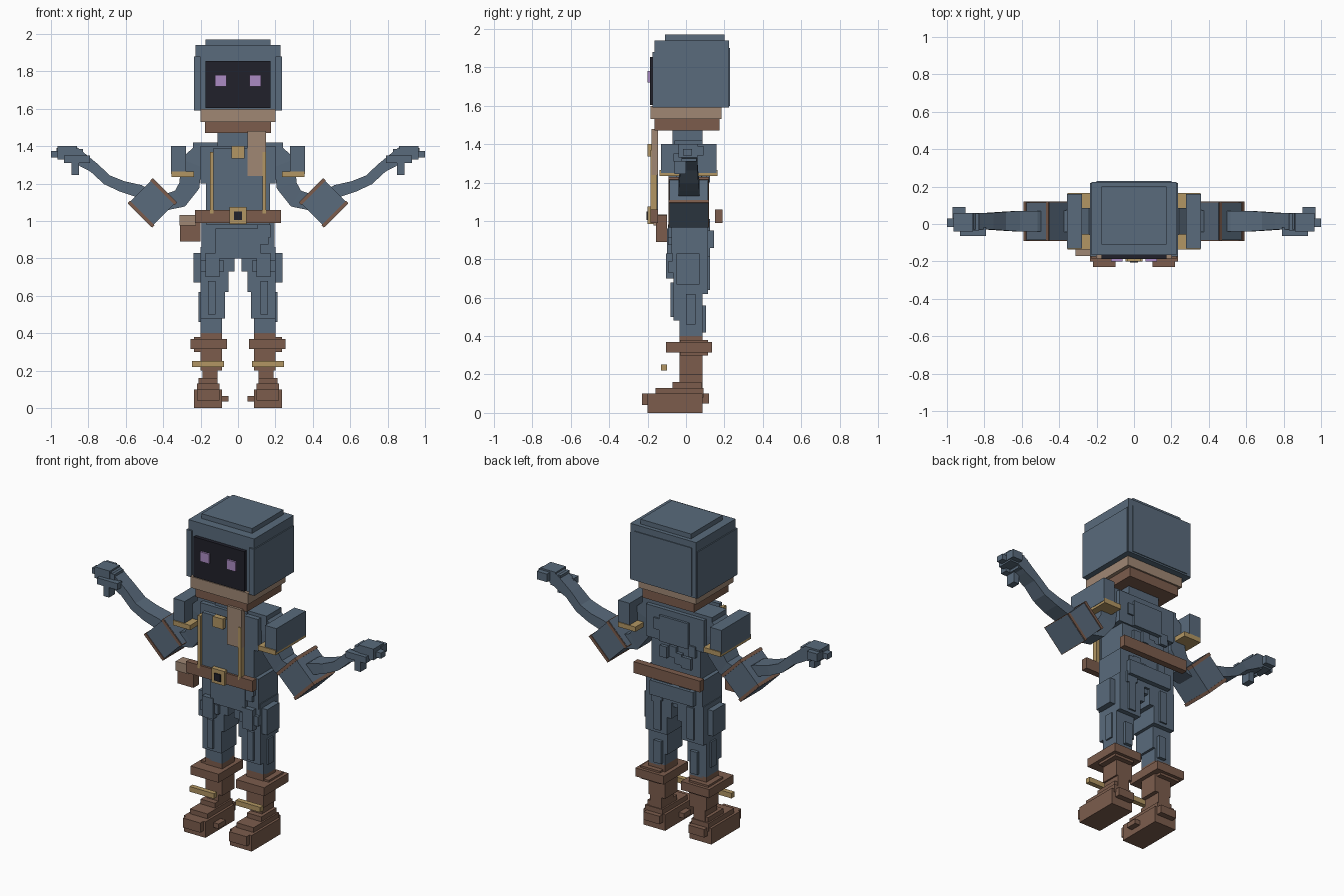
import bpy, bmesh, random
from mathutils import Matrix, Vector

start = bpy.data.objects.get("Cube")
if start:
    bpy.data.objects.remove(start, do_unlink=True)


def material(name, *rgb):
    mat = bpy.data.materials.new(name)
    mat.use_nodes = True
    mat.diffuse_color = (*rgb, 1)
    mat.node_tree.nodes["Principled BSDF"].inputs["Base Color"].default_value = (*rgb, 1)
    return mat


slate = material("slate blue", .10, .145, .20)
leather = material("brown leather", .20, .108, .073)
tan = material("light tan", .35, .245, .175)
gold = material("brass gold", .445, .305, .125)
black = material("visor black", .015, .015, .024)
violet = material("eye violet", .41, .26, .55)


def finish(name, mat, bm):
    bmesh.ops.recalc_face_normals(bm, faces=bm.faces)
    mesh = bpy.data.meshes.new(name)
    bm.to_mesh(mesh)
    bm.free()
    mesh.materials.append(mat)
    obj = bpy.data.objects.new(name, mesh)
    bpy.context.collection.objects.link(obj)
    return obj


def blocks(name, mat, *boxes):
    """One object made of boxes, each given as x, y and z ranges."""
    bm = bmesh.new()
    for x, y, z in boxes:
        size = Matrix.Diagonal((x[1] - x[0], y[1] - y[0], z[1] - z[0], 1))
        middle = Vector((sum(x), sum(y), sum(z))) / 2
        bmesh.ops.create_cube(bm, size=1, matrix=Matrix.Translation(middle) @ size)
    return finish(name, mat, bm)


def wide(w):
    return (-w, w)


def pair(name, mat, *boxes):
    """The same boxes on the left (+x) and on the right."""
    blocks("left_" + name, mat, *boxes)
    blocks("right_" + name, mat, *[((-x[1], -x[0]), y, z) for x, y, z in boxes])


def limb(name, side, path):
    """Square-section bent limb; path holds x, z, half thickness, half depth."""
    bm = bmesh.new()
    rings = []
    for i, (x, z, t, d) in enumerate(path):
        a, b = path[max(i - 1, 0)], path[min(i + 1, len(path) - 1)]
        n = Vector((a[1] - b[1], b[0] - a[0])).normalized() * t
        rings.append([bm.verts.new((side * (x + s * n.x), .015 + e * d, z + s * n.y))
                      for s, e in ((1, 1), (1, -1), (-1, -1), (-1, 1))])
    for r, q in zip(rings, rings[1:]):
        for k in range(4):
            bm.faces.new((r[k], r[k - 1], q[k - 1], q[k]))
    bm.faces.new(rings[0])
    bm.faces.new(rings[-1])
    finish(name, slate, bm)


# Head, visor and eyes
blocks("helmet", slate, (wide(.228), (-.165, .225), (1.59, 1.94)))
blocks("helmet_cap", slate, (wide(.175), (-.11, .2), (1.93, 1.97)))
pair("helmet_side", slate, ((.2, .235), (-.175, .22), (1.59, 1.88)))
blocks("helmet_back", slate, (wide(.2), (.2, .23), (1.6, 1.9)))
blocks("visor", black, (wide(.175), (-.188, -.16), (1.605, 1.855)))
pair("eye", violet, ((.062, .122), (-.2, -.18), (1.72, 1.78)))

# Scarf and neck
blocks("scarf_upper", tan, (wide(.2), (-.185, .185), (1.53, 1.6)))
blocks("scarf_lower", leather, (wide(.177), (-.165, .175), (1.47, 1.53)))
blocks("scarf_tail", tan, ((.05, .15), (-.18, -.145), (1.24, 1.48)))
blocks("neck", slate, (wide(.11), (-.07, .085), (1.38, 1.48)))

# Torso
blocks("torso", slate,
       (wide(.24), (-.06, .085), (1.32, 1.42)),
       (wide(.2), (-.09, .11), (1.2, 1.4)),
       (wide(.17), (-.085, .1), (.98, 1.22)),
       (wide(.1), (.09, .125), (1.2, 1.36)))
blocks("hips", slate,
       (wide(.195), (-.075, .115), (.83, 1.02)),
       (wide(.12), (-.1, .1), (.8, .96)),
       (wide(.15), (.1, .145), (.86, .95)))
blocks("vest_panel", slate, (wide(.13), (-.172, -.145), (1.06, 1.39)))
pair("vest_trim", gold, ((.13, .15), (-.185, -.15), (1.04, 1.37)))
blocks("vest_clasp", gold, (wide(.035), (-.2, -.165), (1.335, 1.4)))

# Belt, buckle and pouch
blocks("belt_front", leather, (wide(.23), (-.185, -.145), (.99, 1.06)))
blocks("belt_back", leather, (wide(.23), (.15, .19), (.99, 1.06)))
blocks("buckle", gold, (wide(.045), (-.2, -.17), (.985, 1.075)))
blocks("buckle_center", black, (wide(.022), (-.207, -.19), (1.005, 1.05)))
blocks("pouch", leather, ((-.31, -.2), (-.155, -.1), (.89, 1.03)))
blocks("pouch_flap", tan, ((-.312, -.225), (-.17, -.1), (.975, 1.033)))

# Shoulder pads
pair("shoulder_pad", slate, ((.278, .357), (-.13, .16), (1.25, 1.4)))
pair("shoulder_trim", gold, ((.235, .355), (-.137, .165), (1.235, 1.265)))

# Legs
pair("leg", slate,
     ((.02, .2), (-.07, .115), (.73, .86)),
     ((.05, .2), (-.065, .115), (.62, .8)),
     ((.07, .2), (-.065, .085), (.48, .64)),
     ((.085, .2), (-.035, .085), (.4, .55)),
     ((.18, .237), (-.05, .07), (.67, .83)))
pair("thigh_patch", slate,
     ((.1, .175), (-.105, -.05), (.7, .83)),
     ((.075, .2), (-.09, -.05), (.73, .79)),
     ((.09, .14), (.07, .125), (.64, .84)))

# Boots
pair("boot_shaft", leather,
     ((.085, .2), (-.035, .085), (.2, .41)),
     ((.1, .235), (-.03, .115), (.3, .38)),
     ((.11, .19), (-.035, .085), (.1, .24)))
pair("boot_cuff", leather, ((.06, .255), (-.105, .135), (.315, .368)))
pair("boot_strap", gold, ((.075, .245), (-.13, -.1), (.22, .252)))
pair("boot_foot", leather,
     ((.085, .235), (-.2, .085), (0, .1)),
     ((.1, .22), (-.16, .09), (.08, .13)),
     ((.11, .21), (-.07, .08), (.12, .16)),
     ((.1, .22), (-.23, -.15), (.04, .1)),
     ((.1, .21), (.06, .12), (.05, .1)),
     ((.05, .1), (-.12, -.05), (.035, .065)))

# Arms, sleeves and hands
upper_arm = [(.19, 1.37, .05, .07), (.25, 1.31, .06, .07), (.26, 1.19, .055, .065),
             (.31, 1.12, .05, .06), (.42, 1.09, .04, .055)]
forearm = [(.42, 1.09, .04, .055), (.53, 1.16, .035, .055), (.62, 1.185, .03, .055),
           (.7, 1.22, .028, .05), (.77, 1.285, .028, .045), (.83, 1.325, .035, .045),
           (.88, 1.36, .04, .045)]
for side, label in ((1, "left_"), (-1, "right_")):
    limb(label + "upper_arm", side, upper_arm)
    limb(label + "forearm", side, forearm)
    turn = Matrix.Translation((side * .458, .015, 1.097)) @ Matrix.Rotation(side * .785, 4, "Y")
    sleeve = blocks(label + "sleeve", slate, (wide(.096), wide(.1), wide(.088)))
    trim = blocks(label + "sleeve_trim", leather,
                  *[((s * .085 - .009, s * .085 + .009), wide(.105), wide(.092)) for s in (1, -1)])
    sleeve.matrix_world = trim.matrix_world = turn
pair("hand", slate,
     ((.86, .965), (-.04, .06), (1.33, 1.4)),
     ((.83, .9), (-.035, .055), (1.31, 1.385)),
     ((.9, .97), (.03, .09), (1.34, 1.39)),
     ((.95, 1), (-.015, .03), (1.34, 1.375)))
pair("fingers", slate,
     ((.79, .93), (-.065, -.02), (1.31, 1.35)),
     ((.85, .89), (-.06, .0), (1.245, 1.32)))

# Small raised cloth patches
random.seed(4)
for part, half, front, back, low, high in (
        ("back_patches", .14, .095, .12, 1.08, 1.36),
        ("hip_patches", .17, .1, .125, .84, .99),
        ("front_patches", .17, -.095, -.06, .84, .97)):
    patches = []
    for i in range(7):
        x, z = random.uniform(-half, half), random.uniform(low, high)
        patches.append(((x - .025, x + .025), (front, back), (z - .04, z + .03)))
    blocks(part, slate, *patches)
pair("leg_patches", slate,
     ((.12, .16), (-.08, -.02), (.5, .68)),
     ((.16, .21), (.0, .05), (.46, .62)),
     ((.1, .15), (.05, .105), (.42, .56)))
